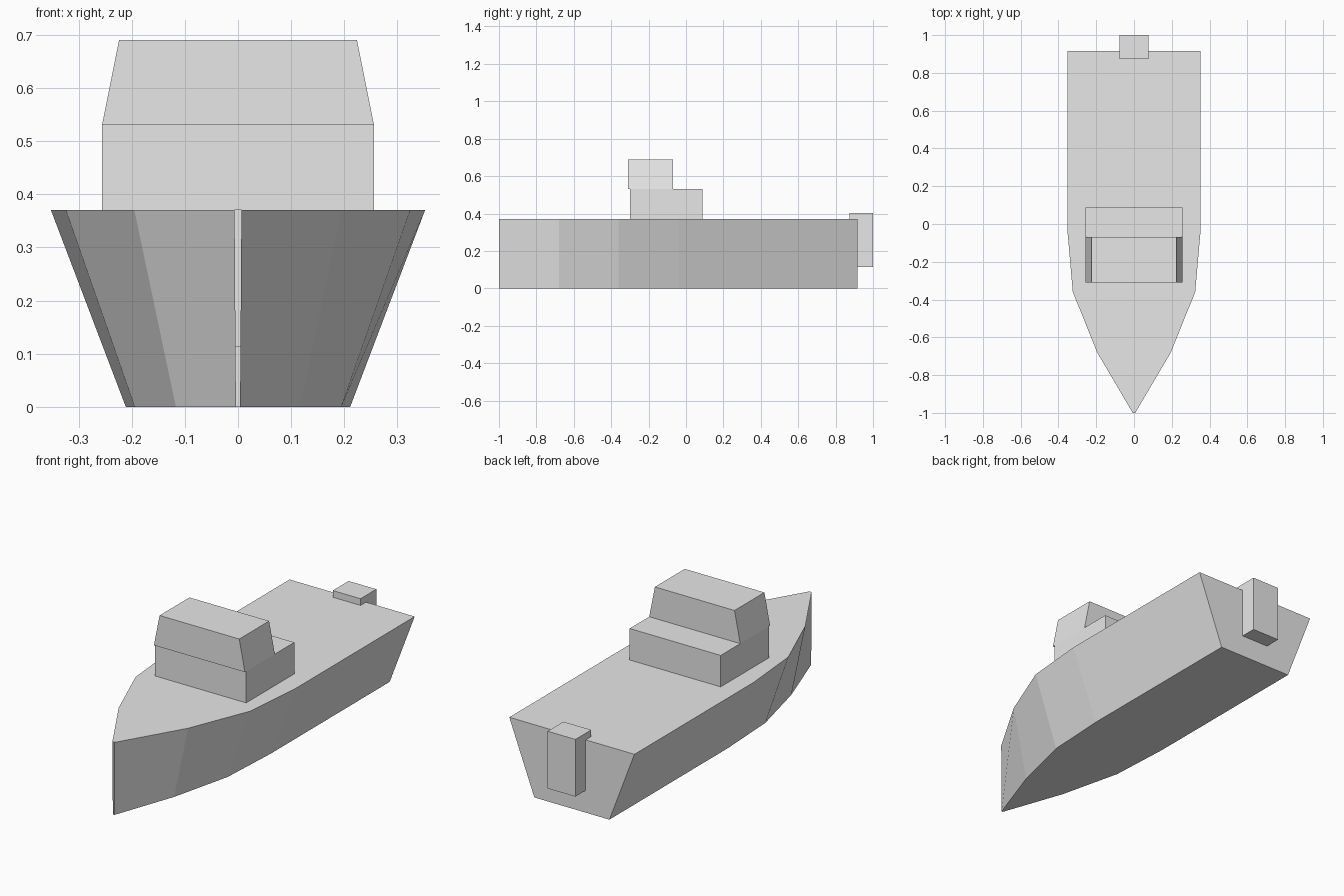
import bpy

if "Cube" in bpy.data.objects:
    bpy.data.objects.remove(bpy.data.objects["Cube"])

grey = bpy.data.materials.new("plain_grey")
grey.diffuse_color = (0.8, 0.8, 0.8, 1)
grey.use_nodes = True
grey.node_tree.nodes["Principled BSDF"].inputs["Base Color"].default_value = grey.diffuse_color


def make(name, verts, faces):
    mesh = bpy.data.meshes.new(name)
    mesh.from_pydata(verts, [], faces)
    mesh.materials.append(grey)
    obj = bpy.data.objects.new(name, mesh)
    bpy.context.collection.objects.link(obj)
    return obj


def block(name, half_bottom, half_top, y0, y1, z0, z1):
    """Box whose sides may lean inwards towards the top."""
    verts = [(sx * w, y, z) for z, w in ((z0, half_bottom), (z1, half_top))
             for sx, y in ((-1, y0), (1, y0), (1, y1), (-1, y1))]
    faces = [(3, 2, 1, 0), (4, 5, 6, 7)]
    faces += [(i, (i + 1) % 4, (i + 1) % 4 + 4, i + 4) for i in range(4)]
    return make(name, verts, faces)


# Hull: deck outline tapering to the bow, narrowed to 60 % at the keel
stations = [(-1.0, 0.0065), (-0.68, 0.195), (-0.36, 0.324), (-0.04, 0.352), (0.917, 0.352)]
outline = [(w, y) for y, w in stations] + [(-w, y) for y, w in reversed(stations)]
n = len(outline)
verts = [(x * 0.6, y, 0) for x, y in outline] + [(x, y, 0.37) for x, y in outline]
# The narrow slit at the stem stays open
faces = [tuple(reversed(range(n))), tuple(range(n, 2 * n))]
faces += [(i, i + 1, i + 1 + n, i + n) for i in range(n - 1)]
make("hull", verts, faces)

# Two-level cabin and the outboard motor on the transom
block("lower_cabin", 0.256, 0.256, -0.30, 0.087, 0.37, 0.53)
block("upper_cabin", 0.256, 0.224, -0.31, -0.07, 0.53, 0.69)
block("outboard_motor", 0.078, 0.078, 0.873, 1.0, 0.113, 0.404)
